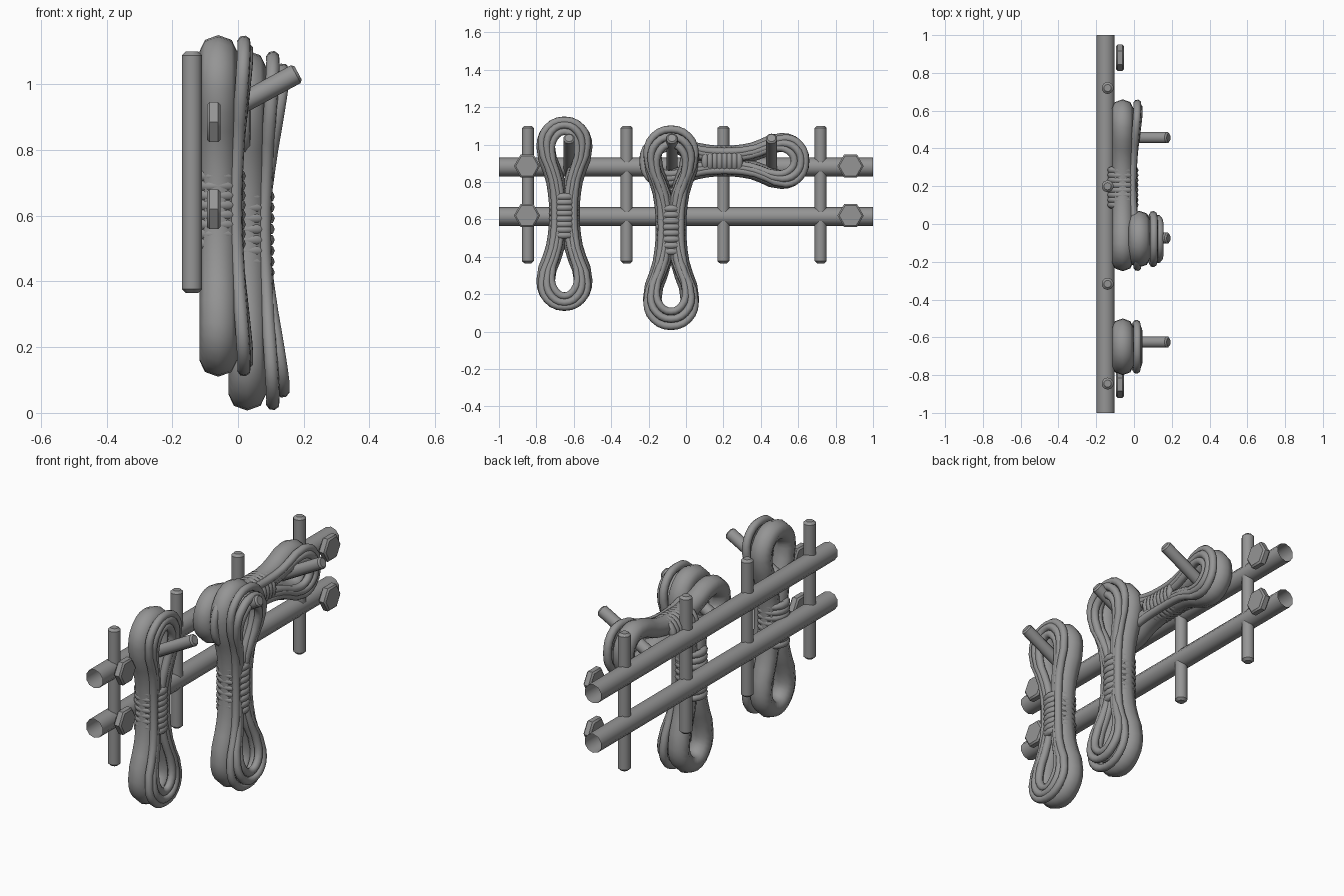
import bpy
import math
from mathutils import Matrix, Vector

cube = bpy.data.objects.get("Cube")
if cube:
    bpy.data.objects.remove(cube, do_unlink=True)

grey = bpy.data.materials.new("plain grey")
grey.use_nodes = True
colour = (0.3, 0.3, 0.3, 1)
grey.diffuse_color = colour
grey.node_tree.nodes["Principled BSDF"].inputs["Base Color"].default_value = colour


def finish(name, angle=50):
    obj = bpy.context.object
    obj.name = name
    obj.data.materials.clear()
    obj.data.materials.append(grey)
    bpy.ops.object.shade_smooth_by_angle(angle=math.radians(angle))
    return obj


def rod(name, start, end, radius, sides=10, fill='NGON', bevel=0.0, angle=50):
    """Cylinder between two points, with optional rounded rims."""
    start, end = Vector(start), Vector(end)
    axis = end - start
    bpy.ops.mesh.primitive_cylinder_add(
        vertices=sides, radius=radius, depth=axis.length, end_fill_type=fill,
        location=(start + end) / 2,
        rotation=axis.to_track_quat('Z', 'Y').to_euler())
    obj = finish(name, angle)
    if bevel:
        mod = obj.modifiers.new("rim", 'BEVEL')
        mod.width = bevel
        mod.segments = 1
        mod.limit_method = 'ANGLE'
        mod.angle_limit = math.radians(70)
    return obj


def loop(name, place, length, width, radius, near, far, waist, stretch=1.0):
    """Closed rope loop, pinched at the waist; near/far are waist and tip depths."""
    quarter = [(waist, 0, near), (waist * 0.6 + width * 0.3, 0.38, near * 0.7 + far * 0.3),
               (width, 0.76, near * 0.2 + far * 0.8), (width * 0.72, 0.93, far)]
    right = [(w, t, d) for w, t, d in quarter]
    upper = right + [(0, 1, far)] + [(-w, t, d) for w, t, d in reversed(right)]
    lower = [(-w, -t, d) for w, t, d in upper[1:-1]]
    points = upper + lower
    data = bpy.data.curves.new(name, 'CURVE')
    data.dimensions = '3D'
    data.resolution_u = 3
    data.bevel_depth = radius
    data.bevel_resolution = 2
    spline = data.splines.new('BEZIER')
    spline.bezier_points.add(len(points) - 1)
    spline.use_cyclic_u = True
    for p, (w, t, d) in zip(spline.bezier_points, points):
        p.co = (d / stretch, w, t * length)
        p.handle_left_type = p.handle_right_type = 'AUTO'
    obj = bpy.data.objects.new(name, data)
    bpy.context.collection.objects.link(obj)
    bpy.ops.object.select_all(action='DESELECT')
    obj.select_set(True)
    bpy.context.view_layer.objects.active = obj
    bpy.ops.object.convert(target='MESH')
    obj = finish(name, 80)
    obj.data.transform(place @ Matrix.Diagonal((stretch, 1, 1, 1)))


def coil(name, centre, half, band, turn, strands):
    """Thick loop, thin strands in front of it, and a wrapped waist."""
    place = Matrix.Translation(centre) @ Matrix.Rotation(turn, 4, 'X')
    loop(name + "_thick_loop", place, half - 0.05, 0.1, 0.05, 0, 0, 0.032, 1.15)
    for i, (inset, width, far) in enumerate(strands):
        loop(f"{name}_strand_{i + 1}", place, half - inset, width, 0.021,
             0.052 - 0.004 * i, far, 0.05 - 0.018 * i)
    rings = 8
    pitch = 2 * band / rings
    for i in range(rings):
        bpy.ops.mesh.primitive_torus_add(
            major_segments=16, minor_segments=8, major_radius=0.065, minor_radius=0.019)
        ring = finish(f"{name}_wrap_{i + 1}", 80)
        ring.data.transform(place @ Matrix.Translation((0, 0, (i + 0.5) * pitch - band - 0.012)))


# Two open tubular rails
for name, z in (("upper", 0.88), ("lower", 0.615)):
    rod(name + "_rail", (-0.15, -1, z), (-0.15, 1, z), 0.05, fill='NOTHING')
    # Hexagonal bolts near both rail ends
    for end, y in (("front", -0.85), ("back", 0.88)):
        bolt = rod(f"{name}_{end}_bolt", (-0.095, y, z + 0.005), (-0.053, y, z + 0.005),
                   0.07, sides=6, bevel=0.008, angle=20)
        bolt.data.transform(Matrix.Rotation(math.radians(90), 4, 'Z'))

# Upright posts
for i, y in enumerate((-0.845, -0.317, 0.2, 0.72)):
    rod(f"post_{i + 1}", (-0.14, y, 0.365), (-0.14, y, 1.1), 0.032, bevel=0.012)

# Slanted hanging pegs
for name, y in (("front", -0.625), ("middle", -0.075), ("back", 0.457)):
    rod(name + "_peg", (-0.14, y, 0.86), (0.183, y, 1.035), 0.031, bevel=0.008)

# Rope coils: strands are (tip inset, half width, tip depth)
slim = [(0.022, 0.122, 0.078), (0.045, 0.095, 0.086), (0.08, 0.07, 0.08)]
full = [(0.022, 0.128, 0.078), (0.06, 0.108, 0.108), (0.1, 0.08, 0.102), (0.07, 0.085, 0.07)]
coil("front_coil", (-0.06, -0.65, 0.63), 0.52, 0.118, 0, slim)
coil("middle_coil", (0.028, -0.08, 0.555), 0.548, 0.132, 0, full)
coil("back_coil", (-0.06, 0.205, 0.912), 0.455, 0.105, math.radians(-90), slim)
